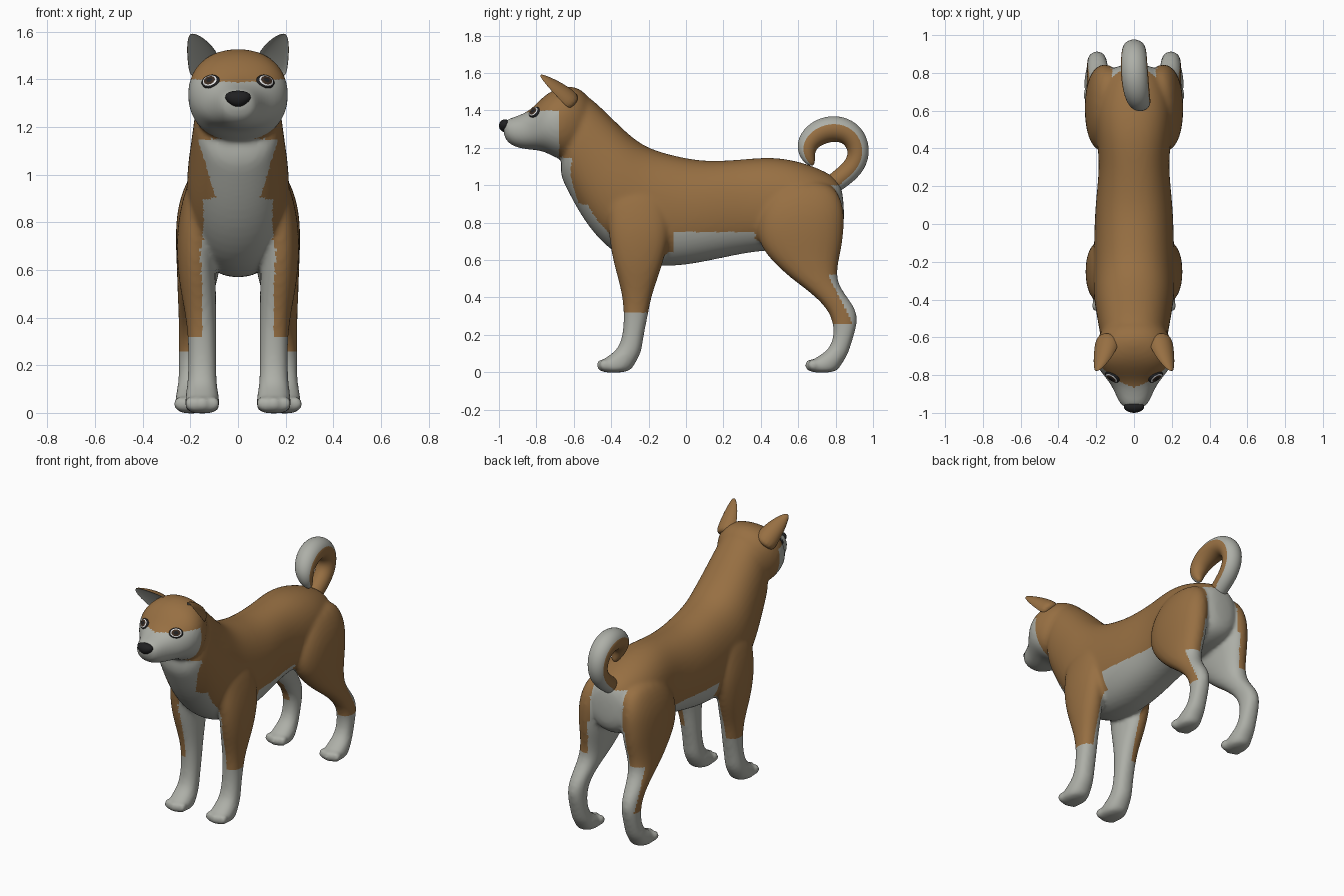
import bpy, bmesh, math
from mathutils import Vector, Matrix
from mathutils.bvhtree import BVHTree

default = bpy.data.objects.get("Cube")
if default:
    bpy.data.objects.remove(default)


def material(name, rgb):
    m = bpy.data.materials.new(name)
    m.use_nodes = True
    m.diffuse_color = (*rgb, 1)
    bsdf = m.node_tree.nodes["Principled BSDF"]
    bsdf.inputs["Base Color"].default_value = (*rgb, 1)
    bsdf.inputs["Roughness"].default_value = 0.8
    return m


BROWN = material("tan_fur", (0.31, 0.16, 0.055))
PALE = material("pale_fur", (0.42, 0.43, 0.39))
BLACK = material("black", (0.015, 0.015, 0.016))
IRIS = material("dark_iris", (0.045, 0.025, 0.015))
WHITE = material("eye_white", (0.75, 0.75, 0.75))


def ring(c, u, v, sides=16, power=2.25):
    """Rounded cross-section around c with half axes u and v."""
    pts = []
    for i in range(sides):
        a = 2 * math.pi * i / sides
        co, si = math.cos(a), math.sin(a)
        e = 2 / power
        pts.append(c + u * math.copysign(abs(co) ** e, co) + v * math.copysign(abs(si) ** e, si))
    return pts


def loft(bm, rings):
    loops = [[bm.verts.new(p) for p in r] for r in rings]
    for a, b in zip(loops, loops[1:]):
        for i in range(len(a)):
            j = (i + 1) % len(a)
            bm.faces.new((a[i], a[j], b[j], b[i]))
    bm.faces.new(loops[0][::-1])
    bm.faces.new(loops[-1])


def make(name, bm, mats):
    bmesh.ops.recalc_face_normals(bm, faces=bm.faces)
    mesh = bpy.data.meshes.new(name)
    bm.to_mesh(mesh)
    bm.free()
    for m in mats:
        mesh.materials.append(m)
    obj = bpy.data.objects.new(name, mesh)
    bpy.context.collection.objects.link(obj)
    mesh.polygons.foreach_set("use_smooth", [True] * len(mesh.polygons))
    return obj


def bake(obj, mats):
    """Apply all modifiers of the object."""
    dg = bpy.context.evaluated_depsgraph_get()
    mesh = bpy.data.meshes.new_from_object(obj.evaluated_get(dg))
    obj.modifiers.clear()
    obj.data = mesh
    mesh.materials.clear()
    for m in mats:
        mesh.materials.append(m)
    mesh.polygons.foreach_set("use_smooth", [True] * len(mesh.polygons))
    return mesh


def spine_rings(table):
    """Rows: top y, top z, bottom y, bottom z, half width."""
    out = []
    for ty, tz, by, bz, w in table:
        top, bot = Vector((0, ty, tz)), Vector((0, by, bz))
        out.append(ring((top + bot) / 2, Vector((w, 0, 0)), (top - bot) / 2))
    return out


def leg_rings(table, side):
    """Rows: height, front y, back y, inner x, outer x."""
    return [ring(Vector((side * (xi + xo) / 2, (yf + yb) / 2, z)),
                 Vector(((xo - xi) / 2, 0, 0)), Vector((0, (yb - yf) / 2, 0)))
            for z, yf, yb, xi, xo in table]


TORSO = [(.84, .97, .85, .79, .07), (.81, 1.04, .82, .7, .14), (.72, 1.09, .7, .66, .19),
         (.6, 1.135, .55, .65, .215), (.45, 1.158, .42, .645, .2), (.3, 1.142, .3, .63, .185),
         (.1, 1.13, .1, .585, .21), (-.05, 1.16, -.08, .555, .215), (-.2, 1.2, -.3, .57, .22),
         (-.3, 1.27, -.46, .69, .22), (-.4, 1.37, -.57, .84, .2), (-.5, 1.465, -.65, 1.0, .185),
         (-.58, 1.52, -.69, 1.08, .17)]
HEAD = [(-.48, 1.42, -.52, 1.2, .12), (-.56, 1.53, -.6, 1.13, .19), (-.65, 1.535, -.68, 1.13, .22),
        (-.73, 1.505, -.75, 1.175, .21), (-.79, 1.45, -.8, 1.185, .17),
        (-.84, 1.395, -.86, 1.19, .122), (-.92, 1.365, -.93, 1.205, .09), (-.985, 1.345, -.975, 1.25, .06)]
FRONT_LEG = [(1.0, -.42, -.14, .09, .2), (.9, -.42, -.1, .1, .235), (.75, -.42, -.08, .1, .262),
             (.6, -.395, -.115, .095, .255), (.5, -.365, -.15, .09, .24), (.4, -.34, -.185, .09, .22),
             (.3, -.333, -.203, .09, .21), (.2, -.338, -.225, .09, .21), (.12, -.365, -.235, .088, .214),
             (.08, -.43, -.25, .08, .22), (.04, -.475, -.275, .075, .225), (-.005, -.475, -.3, .08, .22)]
HIND_LEG = [(1.03, .5, .78, .06, .19), (.9, .4, .85, .05, .25), (.78, .37, .85, .05, .264),
            (.68, .39, .84, .06, .262), (.6, .45, .82, .075, .258), (.5, .56, .805, .1, .255),
            (.43, .66, .84, .12, .252), (.35, .745, .905, .138, .25), (.28, .782, .922, .142, .25),
            (.2, .792, .9, .142, .25), (.12, .765, .875, .14, .252), (.08, .695, .86, .13, .262),
            (.04, .64, .83, .125, .267), (-.005, .64, .81, .13, .262)]

# Body: torso, head, legs and toes fused into one smooth skin
bm = bmesh.new()
loft(bm, spine_rings(TORSO))
loft(bm, spine_rings(HEAD))
for side in (-1, 1):
    for table, x, y in ((FRONT_LEG, .15, -.45), (HIND_LEG, .196, .665)):
        loft(bm, leg_rings(table, side))
        for k in (-1, 0, 1):
            spot = Matrix.Translation((side * (x + .045 * k), y + .014 * abs(k), .038))
            bmesh.ops.create_uvsphere(bm, u_segments=10, v_segments=8, radius=.033, matrix=spot)
body = make("body", bm, [BROWN])
body.modifiers.new("round", "SUBSURF").levels = 2
remesh = body.modifiers.new("fuse", "REMESH")
remesh.mode, remesh.voxel_size = "VOXEL", 0.012
soft = body.modifiers.new("soften", "SMOOTH")
soft.factor, soft.iterations = 0.5, 9
skin = bake(body, [BROWN, PALE])


def is_pale(c, n):
    x, y, z = abs(c.x), c.y, c.z
    inward = n.x * math.copysign(1, c.x) < -0.3
    if z > 1.15:                                   # muzzle and cheeks
        return y < -.68 and z < 1.385 + .08 * x
    if y < -.4 and z > .6:                         # throat and chest
        return x < (.09 + .32 * (z - .9) if z > .9 else .145)
    if y < -.07:                                   # front legs
        return z < .32 or (z < .8 and (x < .15 or inward))
    if y < .37:                                    # belly
        return z < .75
    hock = z < .52 and y > .77 + (.5 - z) * .5
    seat = x < .12 and y > .76 and z < 1.0
    return z < .26 or hock or seat or (z < .75 and (x < .14 or inward))


for p in skin.polygons:
    p.material_index = int(is_pale(p.center, p.normal))

# Curled tail: pale outside, tan inside
PATH = [(0, .74, .97, .05), (0, .82, 1.03, .055), (0, .895, 1.09, .058), (0, .93, 1.17, .062),
        (0, .905, 1.255, .068), (0, .84, 1.3, .073), (.005, .76, 1.303, .074), (.015, .685, 1.27, .07),
        (.03, .64, 1.21, .06), (.045, .65, 1.145, .04), (.05, .68, 1.105, .014)]
bm = bmesh.new()
rings = []
for i, (x, y, z, r) in enumerate(PATH):
    before, after = PATH[max(i - 1, 0)], PATH[min(i + 1, len(PATH) - 1)]
    d = Vector((0, after[1] - before[1], after[2] - before[2])).normalized()
    rings.append(ring(Vector((x, y, z)), Vector((r, 0, 0)), Vector((0, -d.z, d.y)) * r, power=2))
loft(bm, rings)
tail = make("tail", bm, [BROWN])
tail.modifiers.new("round", "SUBSURF").levels = 2
for p in bake(tail, [BROWN, PALE]).polygons:
    out = p.center - Vector((p.center.x, .78, 1.18))
    p.material_index = int(p.normal.dot(out.normalized()) > .42)

# Ears: thin cupped cones leaning forward, pale inside
for side, name in ((1, "left_ear"), (-1, "right_ear")):
    bm = bmesh.new()
    axis = Vector((side * .055, -.13, .13)).normalized()
    across = Vector((side * .75, .1, -.62))
    across = (across - axis * across.dot(axis)).normalized()
    back = across.cross(axis) * side
    if back.y < 0:
        back = -back
    rings = []
    for x, y, z, w, t in ((.135, -.6, 1.43, .075, .07), (.15, -.655, 1.485, .07, .06),
                          (.17, -.715, 1.535, .052, .042), (.187, -.757, 1.57, .03, .022),
                          (.197, -.78, 1.588, .01, .008)):
        c = Vector((side * x, y, z))
        loop = []
        for i in range(16):
            a = math.tau * i / 16
            depth = math.sin(a) if i <= 8 else -.45 * math.sin(a)
            loop.append(c + across * w * math.cos(a) + back * t * (depth - .2))
        rings.append(loop)
    loft(bm, rings)
    ear = make(name, bm, [BROWN])
    ear.modifiers.new("round", "SUBSURF").levels = 2
    for p in bake(ear, [BROWN, PALE]).polygons:
        p.material_index = int(p.normal.dot(back) < -.25)

# Nose: wide rounded pad, narrower below
bm = bmesh.new()
bmesh.ops.create_uvsphere(bm, u_segments=24, v_segments=16, radius=1)
for v in bm.verts:
    v.co = Vector((v.co.x * (.052 + .014 * v.co.z), -.968 + v.co.y * .032, 1.318 + v.co.z * .034))
make("nose", bm, [BLACK])

# Eyes: shallow domes set on the face
tree = BVHTree.FromPolygons([v.co for v in skin.vertices], [p.vertices[:] for p in skin.polygons])
for side, name in ((1, "left_eye"), (-1, "right_eye")):
    hit, normal, _, _ = tree.ray_cast(Vector((side * .115, -2, 1.39)), Vector((0, 1, 0)))
    right = Vector((0, 0, 1)).cross(normal).normalized()
    up = normal.cross(right)
    bm = bmesh.new()
    loops = []
    for r, h in ((.044, -.012), (.042, .004), (.034, .008), (.027, .011), (.014, .013), (.002, .014)):
        loops.append([bm.verts.new(hit + normal * h + right * r * math.cos(math.tau * i / 24)
                                   + up * r * .75 * math.sin(math.tau * i / 24)) for i in range(24)])
    for k, slot in enumerate((0, 0, 1, 2, 0)):
        for i in range(24):
            j = (i + 1) % 24
            f = bm.faces.new((loops[k][i], loops[k][j], loops[k + 1][j], loops[k + 1][i]))
            f.material_index = slot
    bm.faces.new(loops[-1])
    make(name, bm, [BLACK, WHITE, IRIS])
